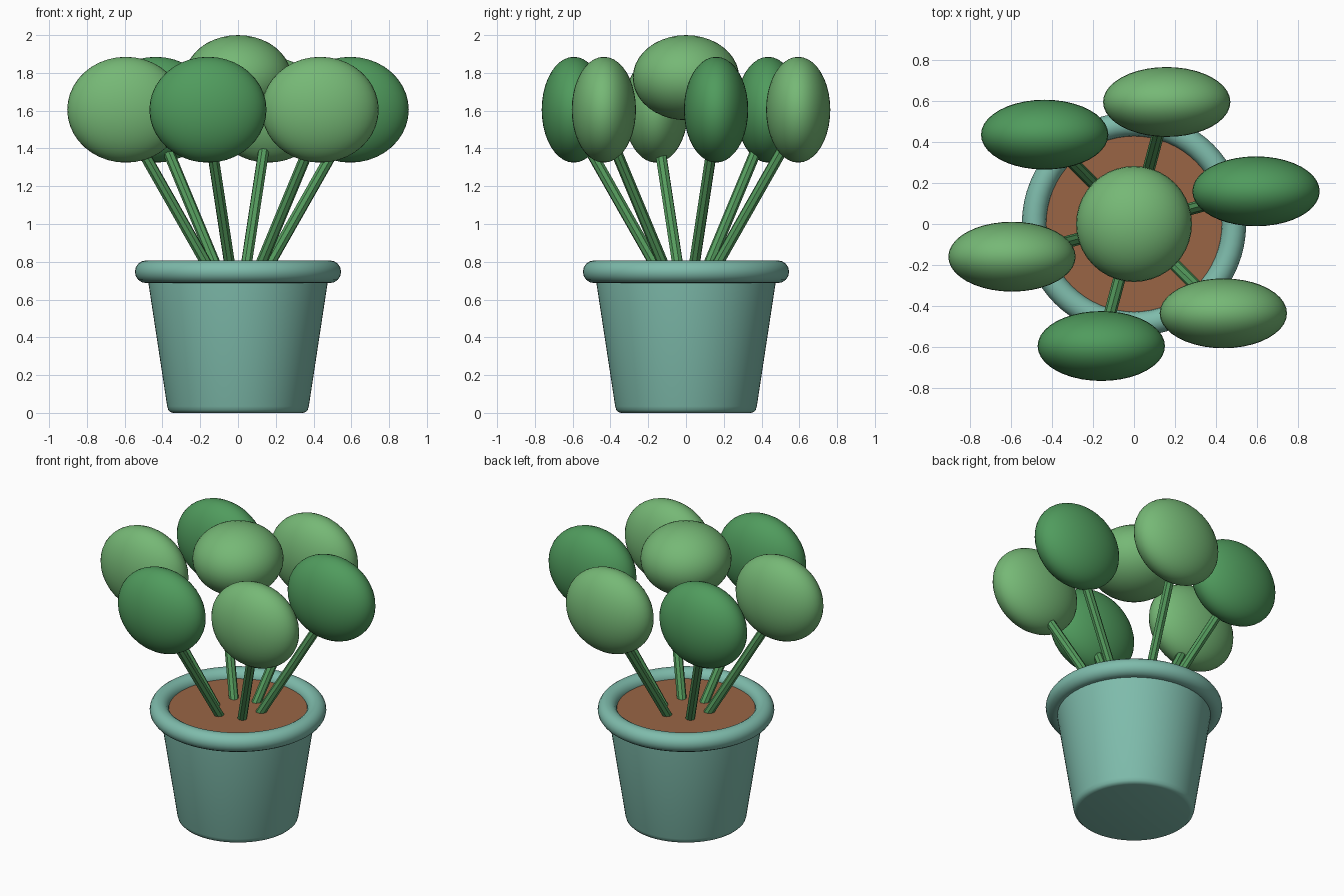
import bpy, bmesh, math
from mathutils import Vector

if "Cube" in bpy.data.objects:
    bpy.data.objects.remove(bpy.data.objects["Cube"])


def material(name, rgb):
    m = bpy.data.materials.new(name)
    m.diffuse_color = (*rgb, 1)
    m.use_nodes = True
    m.node_tree.nodes["Principled BSDF"].inputs["Base Color"].default_value = m.diffuse_color
    return m


POT = material("pot_teal", (0.21, 0.50, 0.41))
SOIL = material("soil_brown", (0.32, 0.13, 0.06))
LIGHT = material("leaf_light", (0.18, 0.48, 0.18))
DARK = material("leaf_dark", (0.08, 0.33, 0.11))
STEM = material("stem_green", (0.09, 0.33, 0.11))


def finish(name, mat, angle=None):
    ob = bpy.context.object
    ob.name = name
    ob.data.materials.append(mat)
    if angle:
        bpy.ops.object.shade_smooth_by_angle(angle=math.radians(angle))
    return ob


def lathe(name, profile, mat, segments=64):
    bm = bmesh.new()
    verts = [bm.verts.new((r, 0, z)) for r, z in profile]
    edges = [bm.edges.new(p) for p in zip(verts, verts[1:])]
    bmesh.ops.spin(bm, geom=verts + edges, axis=(0, 0, 1), cent=(0, 0, 0),
                   angle=math.tau, steps=segments)
    bmesh.ops.remove_doubles(bm, verts=bm.verts, dist=1e-5)
    bmesh.ops.recalc_face_normals(bm, faces=bm.faces)
    me = bpy.data.meshes.new(name)
    bm.to_mesh(me)
    bm.free()
    ob = bpy.data.objects.new(name, me)
    bpy.context.collection.objects.link(ob)
    bpy.ops.object.select_all(action="DESELECT")
    bpy.context.view_layer.objects.active = ob
    ob.select_set(True)
    return finish(name, mat, 35)


def leaf(name, loc, size, mat):
    bpy.ops.mesh.primitive_uv_sphere_add(segments=40, ring_count=20, radius=1, location=loc)
    bpy.context.object.scale = size
    return finish(name, mat, 40)


def stem(name, a, b):
    a, b = Vector(a), Vector(b)
    bpy.ops.mesh.primitive_cylinder_add(vertices=8, radius=0.03, depth=(b - a).length,
                                        location=(a + b) / 2)
    bpy.context.object.rotation_euler = (b - a).to_track_quat("Z", "Y").to_euler()
    return finish(name, STEM)


# Tapered pot with a rounded bottom edge
lathe("pot", [(0, 0), (0.343, 0), (0.358, 0.004), (0.369, 0.015), (0.375, 0.035),
              (0.474, 0.685), (0.474, 0.72), (0, 0.72)], POT)

# Rounded rim
bpy.ops.mesh.primitive_torus_add(major_segments=64, minor_segments=16,
                                 major_radius=0.486, minor_radius=0.06,
                                 location=(0, 0, 0.747))
finish("pot_rim", POT, 40)

# Soil disc
bpy.ops.mesh.primitive_cylinder_add(vertices=64, radius=0.432, depth=0.06,
                                    location=(0, 0, 0.725))
finish("soil", SOIL, 40)

# Ring of six leaves on splayed stems
for i in range(6):
    t = math.radians(15 + 60 * i)
    c, s = math.cos(t), math.sin(t)
    stem(f"stem_{i + 1}", (0.12 * c, 0.12 * s, 0.70), (0.62 * c, 0.62 * s, 1.55))
    leaf(f"leaf_{i + 1}", (0.615 * c, 0.615 * s, 1.605), (0.31, 0.17, 0.28),
         LIGHT if i % 2 else DARK)

# Central top leaf
leaf("leaf_top", (0, 0, 1.775), (0.282, 0.282, 0.225), LIGHT)
